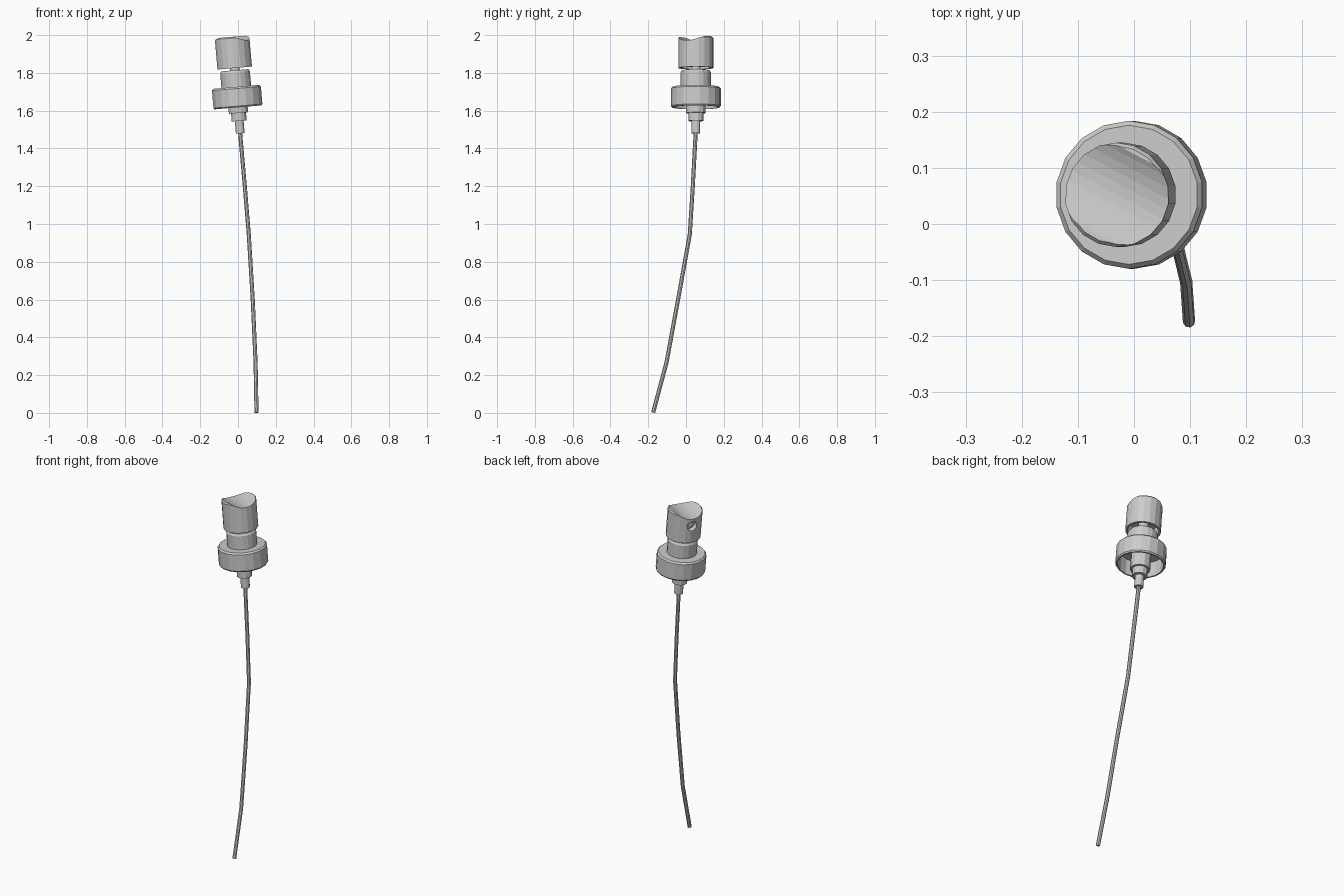
import bpy, bmesh, math
from mathutils import Matrix, Vector

if "Cube" in bpy.data.objects:
    bpy.data.objects.remove(bpy.data.objects["Cube"])

SIDES = 18
# The pump head leans slightly towards -x; its local origin is the foot of the lowest stub
HEAD = Matrix.Translation((0.012, 0.052, 1.48)) @ Matrix.Rotation(math.radians(-4.9), 4, 'Y')
# Direction the spray nozzle faces (head space)
AIM = Vector((-math.cos(math.radians(28)), math.sin(math.radians(28)), 0))


def add_object(name, bm, matrix=None):
    bmesh.ops.remove_doubles(bm, verts=bm.verts, dist=1e-5)
    bmesh.ops.recalc_face_normals(bm, faces=bm.faces)
    if matrix:
        bm.transform(matrix)
    mesh = bpy.data.meshes.new(name)
    bm.to_mesh(mesh)
    bm.free()
    ob = bpy.data.objects.new(name, mesh)
    bpy.context.collection.objects.link(ob)
    return ob


def lathe(name, profile, sides=SIDES):
    """Turn an (radius, height) profile that starts and ends on the axis."""
    bm = bmesh.new()
    rings = []
    for r, z in profile:
        if r == 0:
            rings.append([bm.verts.new((0, 0, z))] * sides)
        else:
            angles = [2 * math.pi * (i + 0.5) / sides for i in range(sides)]
            rings.append([bm.verts.new((r * math.cos(a), r * math.sin(a), z)) for a in angles])
    for lo, hi in zip(rings, rings[1:]):
        for i in range(sides):
            j = (i + 1) % sides
            corners = list(dict.fromkeys((lo[i], lo[j], hi[j], hi[i])))
            bm.faces.new(corners)
    return add_object(name, bm, HEAD)


def aimed_cylinder(name, radius, start, end, height, sides):
    """Cylinder lying along the nozzle direction, between two distances from the axis."""
    bm = bmesh.new()
    bmesh.ops.create_cone(bm, cap_ends=True, segments=sides, radius1=radius,
                          radius2=radius, depth=end - start)
    place = Matrix.Translation(AIM * (start + end) / 2 + Vector((0, 0, height)))
    turn = AIM.to_track_quat('Z', 'Y').to_matrix().to_4x4()
    return add_object(name, bm, HEAD @ place @ turn)


def cut(target, cutter):
    cutter.hide_render = True
    mod = target.modifiers.new("cut", 'BOOLEAN')
    mod.operation = 'DIFFERENCE'
    mod.solver = 'EXACT'
    mod.object = cutter
    bpy.context.view_layer.objects.active = target
    bpy.ops.object.modifier_apply(modifier=mod.name)
    bpy.data.objects.remove(cutter)


# Stepped pump housing under the collar
lathe("pump_housing", [(0, 0), (0.024, 0), (0.024, 0.066), (0.041, 0.066), (0.041, 0.108),
                       (0.053, 0.108), (0.053, 0.232), (0, 0.232)], 12)

# Closure collar, open underneath
lathe("collar", [(0, 0.228), (0.119, 0.228), (0.119, 0.138), (0.127, 0.138), (0.132, 0.145),
                 (0.132, 0.238), (0.124, 0.247), (0, 0.247)])

# Neck above the collar
lathe("neck", [(0, 0.24), (0.08, 0.24), (0.08, 0.324), (0.073, 0.335), (0, 0.335)])

# Plunger stem
lathe("stem", [(0, 0.33), (0.027, 0.33), (0.027, 0.41), (0, 0.41)], 12)

# Press button: hollow below, finger groove on top, nozzle recess in the side
button = lathe("press_button", [(0, 0.405), (0.081, 0.405), (0.081, 0.347), (0.093, 0.347),
                                (0.093, 0.506), (0.087, 0.513), (0, 0.513)])
cut(button, aimed_cylinder("groove_cutter", 0.14, -0.2, 0.2, 0.628, 48))
cut(button, aimed_cylinder("recess_cutter", 0.028, 0.062, 0.15, 0.446, 16))

# Spray nozzle insert
aimed_cylinder("nozzle_insert", 0.016, 0.05, 0.074, 0.446, 12)

# Bent dip tube
path = [(0.010, 0.052, 1.52), (0.013, 0.050, 1.46), (0.036, 0.036, 1.2), (0.057, 0.020, 0.945),
        (0.078, -0.042, 0.6), (0.093, -0.103, 0.268), (0.098, -0.174, 0.002)]
curve = bpy.data.curves.new("dip_tube", 'CURVE')
curve.dimensions = '3D'
curve.bevel_depth = 0.011
curve.bevel_resolution = 2
curve.use_fill_caps = True
spline = curve.splines.new('POLY')
spline.points.add(len(path) - 1)
for point, co in zip(spline.points, path):
    point.co = (*co, 1)
spline.use_smooth = False
tube = bpy.data.objects.new("dip_tube", curve)
bpy.context.collection.objects.link(tube)
